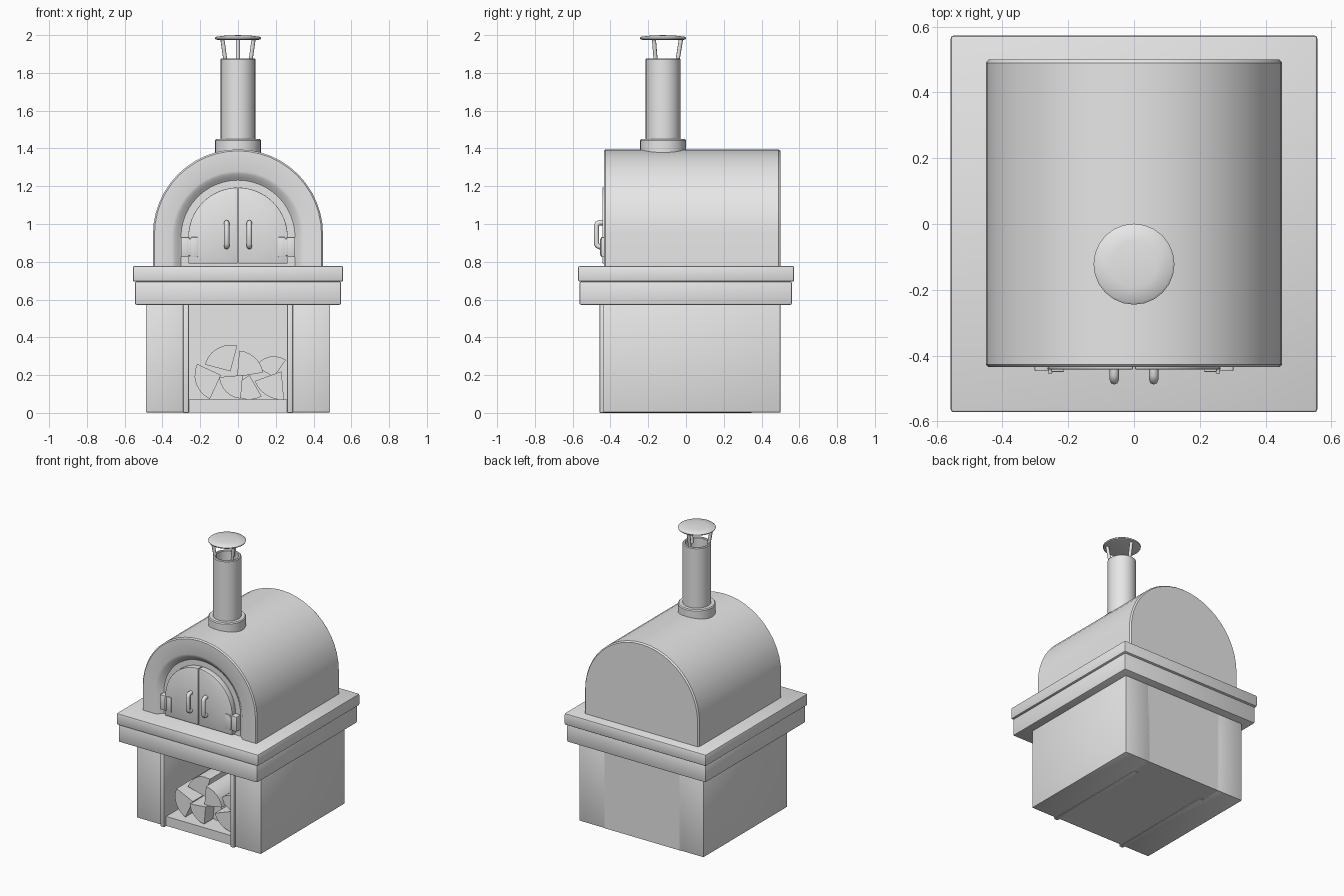
import bpy, bmesh, math
from mathutils import Vector

if "Cube" in bpy.data.objects:
    bpy.data.objects.remove(bpy.data.objects["Cube"])

stone = bpy.data.materials.new("plain_grey")
stone.diffuse_color = (0.8, 0.8, 0.8, 1)
stone.use_nodes = True
stone.node_tree.nodes["Principled BSDF"].inputs["Base Color"].default_value = stone.diffuse_color


def finish(name, bm, bevel=0.0, smooth=True):
    bmesh.ops.recalc_face_normals(bm, faces=bm.faces)
    if bevel:
        bmesh.ops.bevel(bm, geom=bm.edges[:], offset=bevel, segments=2,
                        profile=0.5, affect='EDGES')
    me = bpy.data.meshes.new(name)
    bm.to_mesh(me)
    bm.free()
    ob = bpy.data.objects.new(name, me)
    bpy.context.collection.objects.link(ob)
    me.materials.append(stone)
    if smooth:
        bpy.ops.object.select_all(action='DESELECT')
        ob.select_set(True)
        bpy.context.view_layer.objects.active = ob
        bpy.ops.object.shade_smooth_by_angle(angle=math.radians(35))
    return ob


def box(name, x0, x1, y0, y1, z0, z1, bevel=0.0):
    bm = bmesh.new()
    bmesh.ops.create_cube(bm, size=1)
    for v in bm.verts:
        v.co = Vector(((x0 + x1) / 2 + v.co.x * (x1 - x0),
                       (y0 + y1) / 2 + v.co.y * (y1 - y0),
                       (z0 + z1) / 2 + v.co.z * (z1 - z0)))
    return finish(name, bm, bevel)


def prism(name, pts, y0, y1, bevel=0.0):
    """Extrude an (x, z) outline along y."""
    bm = bmesh.new()
    a = [bm.verts.new((x, y0, z)) for x, z in pts]
    b = [bm.verts.new((x, y1, z)) for x, z in pts]
    bm.faces.new(a)
    bm.faces.new(b[::-1])
    n = len(pts)
    for i in range(n):
        bm.faces.new((a[i], b[i], b[(i + 1) % n], a[(i + 1) % n]))
    return finish(name, bm, bevel)


def lathe(name, profile, cx, cy, n=24):
    """Spin an (r, z) profile; r = 0 closes the end with a fan."""
    bm = bmesh.new()
    rings = []
    for r, z in profile:
        if r == 0:
            rings.append([bm.verts.new((cx, cy, z))] * n)
        else:
            rings.append([bm.verts.new((cx + r * math.cos(math.tau * i / n),
                                        cy + r * math.sin(math.tau * i / n), z))
                          for i in range(n)])
    for a, b in zip(rings, rings[1:]):
        for i in range(n):
            j = (i + 1) % n
            bm.faces.new(list(dict.fromkeys((a[i], a[j], b[j], b[i]))))
    return finish(name, bm)


def tube(name, pts, radius):
    cu = bpy.data.curves.new(name, 'CURVE')
    cu.dimensions = '3D'
    cu.bevel_depth = radius
    cu.bevel_resolution = 2
    cu.use_fill_caps = True
    sp = cu.splines.new('POLY')
    sp.points.add(len(pts) - 1)
    for p, co in zip(sp.points, pts):
        p.co = (*co, 1)
    cu.materials.append(stone)
    ob = bpy.data.objects.new(name, cu)
    bpy.context.collection.objects.link(ob)
    bpy.ops.object.select_all(action='DESELECT')
    ob.select_set(True)
    bpy.context.view_layer.objects.active = ob
    bpy.ops.object.convert(target='MESH')
    bpy.ops.object.shade_smooth_by_angle(angle=math.radians(50))


def arch(r, spring, bottom, n=24):
    """Round-topped outline from lower right to lower left."""
    arc = [(r * math.cos(math.pi * i / n), spring + r * math.sin(math.pi * i / n))
           for i in range(n + 1)]
    return [(r, bottom)] + arc + [(-r, bottom)]


# Base: side walls, back wall, inner lining plates and hearth floor
for side, s in (("left", -1), ("right", 1)):
    xs = sorted((s * 0.285, s * 0.488))
    box(f"{side}_wall", *xs, -0.44, 0.5, 0.003, 0.58, 0.004)
    xs = sorted((s * 0.26, s * 0.29))
    box(f"{side}_lining", *xs, -0.457, 0.35, 0, 0.575, 0.004)
box("back_wall", -0.3, 0.3, 0.33, 0.5, 0.003, 0.58)
box("wood_shelf", -0.265, 0.265, -0.435, 0.34, 0.003, 0.07)

# Two stacked countertop slabs
box("lower_slab", -0.546, 0.546, -0.564, 0.561, 0.572, 0.695, 0.009)
box("upper_slab", -0.557, 0.557, -0.572, 0.573, 0.695, 0.777, 0.009)

# Vaulted oven body with a scooped arch in its front
steps = [(0.442, 0.945, 0.5), (0.45, 0.945, 0.49), (0.45, 0.945, -0.427),
         (0.442, 0.945, -0.435), (0.35, 0.93, -0.435), (0.335, 0.93, -0.43),
         (0.315, 0.93, -0.412), (0.302, 0.93, -0.402)]
bm = bmesh.new()
loops = [[bm.verts.new((x, y, z)) for x, z in arch(r, zc, 0.775)]
         for r, zc, y in steps]
for a, b in zip(loops, loops[1:]):
    for i in range(len(a) - 1):
        bm.faces.new((a[i], a[i + 1], b[i + 1], b[i]))
bm.faces.new(loops[0])
bm.faces.new(loops[-1])
finish("oven_body", bm)

# Double door: each leaf is half of an arch, with hinge and handle
for side, s in (("left", -1), ("right", 1)):
    leaf = [(s * x, z) for x, z in arch(0.263, 0.93, 0.79, 32) if x > 0.01]
    leaf += [(s * 0.003, 1.193), (s * 0.003, 0.79)]
    prism(f"{side}_door", leaf, -0.442, -0.398, 0.003)
    xs = sorted((s * 0.258, s * 0.302))
    box(f"{side}_hinge_outer", *xs, -0.447, -0.398, 0.825, 0.93, 0.003)
    xs = sorted((s * 0.212, s * 0.252))
    box(f"{side}_hinge_inner", *xs, -0.449, -0.435, 0.825, 0.93, 0.003)
    box(f"{side}_hinge_pin", *sorted((s * 0.248, s * 0.262)),
        -0.455, -0.435, 0.832, 0.923, 0.004)
    x = s * 0.06
    tube(f"{side}_handle",
         [(x, -0.435, 0.88), (x, -0.458, 0.88), (x, -0.469, 0.885),
          (x, -0.474, 0.897), (x, -0.474, 0.99), (x, -0.469, 1.002),
          (x, -0.458, 1.007), (x, -0.435, 1.007)], 0.014)

# Chimney: collar, hollow pipe, three struts and a domed cap
CY = -0.122
lathe("chimney_collar", [(0.122, 1.33), (0.122, 1.443), (0.116, 1.45), (0, 1.45)], 0, CY)
lathe("chimney_pipe", [(0.092, 1.4), (0.092, 1.872), (0.087, 1.877), (0.078, 1.877),
                       (0.074, 1.872), (0.074, 1.5), (0, 1.5)], 0, CY)
for k, deg in enumerate((90, 210, 330)):
    c, s = math.cos(math.radians(deg)), math.sin(math.radians(deg))
    tube(f"cap_strut_{k + 1}", [(0.073 * c, CY + 0.073 * s, 1.84),
                                (0.096 * c, CY + 0.096 * s, 1.982)], 0.011)
lathe("chimney_cap", [(0, 1.974), (0.105, 1.974), (0.12, 1.978), (0.123, 1.985),
                      (0.116, 1.991), (0.07, 1.997), (0, 2.0)], 0, CY)

# Split logs: pie wedges (apex x, apex z, radius, start, end, front y)
logs = [(-0.09, 0.20, 0.14, 155, 245, -0.38), (0.025, 0.20, 0.125, 185, 265, -0.40),
        (-0.005, 0.19, 0.14, 10, 85, -0.37), (0.19, 0.19, 0.11, 55, 150, -0.34),
        (0.23, 0.22, 0.15, 200, 275, -0.39), (-0.04, 0.22, 0.14, 75, 165, -0.31),
        (0.06, 0.20, 0.13, 215, 300, -0.30)]
for k, (ax, az, r, a0, a1, y) in enumerate(logs):
    pts = [(ax, az)]
    for i in range(7):
        t = math.radians(a0 + (a1 - a0) * i / 6)
        pts.append((ax + r * math.cos(t), az + r * math.sin(t)))
    prism(f"split_log_{k + 1}", pts, y, y + 0.5)
